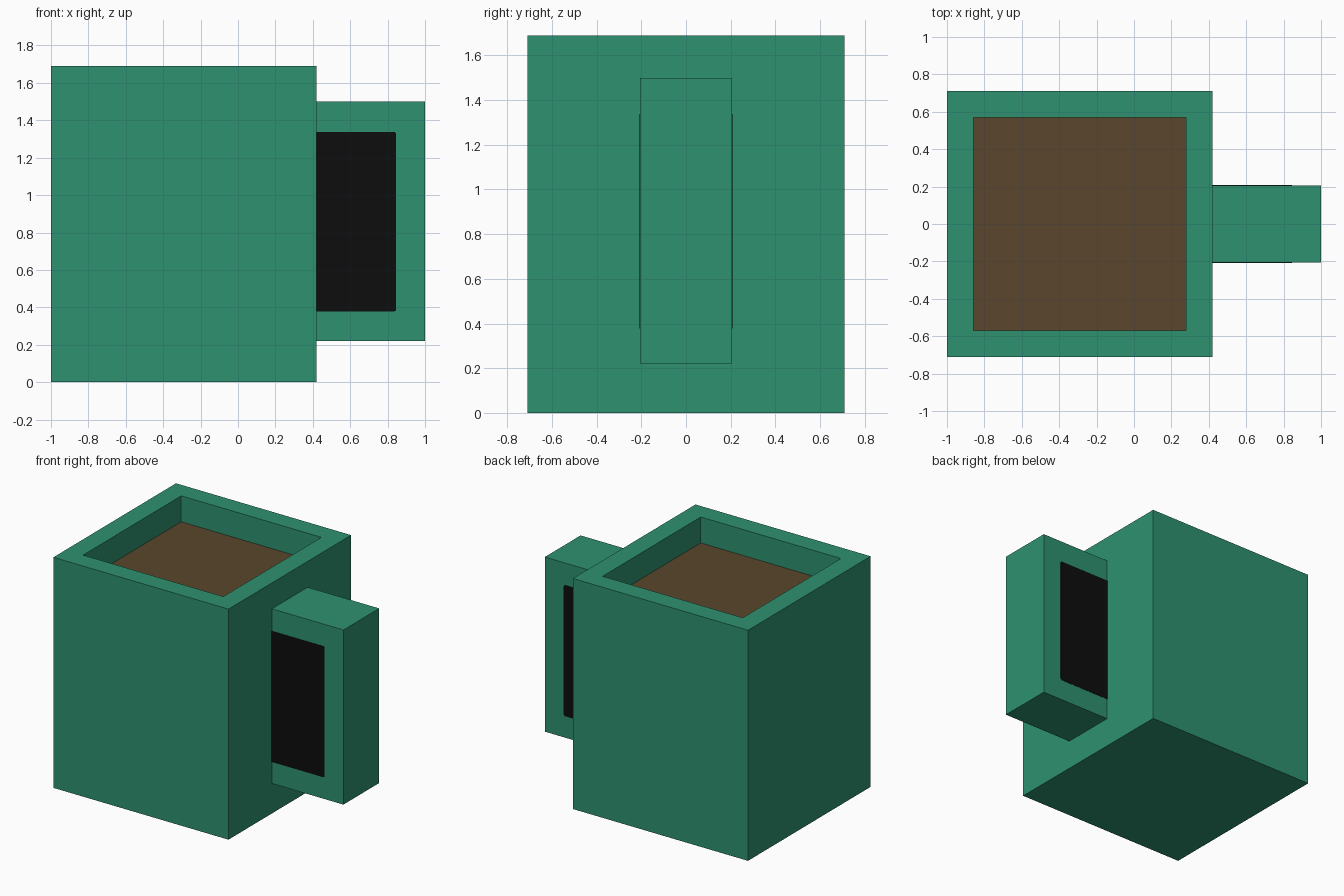
import bpy
import bmesh

if "Cube" in bpy.data.objects:
    bpy.data.objects.remove(bpy.data.objects["Cube"], do_unlink=True)


def material(name, rgb):
    mat = bpy.data.materials.new(name)
    mat.use_nodes = True
    mat.diffuse_color = (*rgb, 1)
    mat.node_tree.nodes["Principled BSDF"].inputs["Base Color"].default_value = (*rgb, 1)
    return mat


GREEN = material("green glaze", (0.027, 0.285, 0.162))
BROWN = material("coffee brown", (0.102, 0.061, 0.026))
BLACK = material("black", (0.004, 0.004, 0.004))


def box(lo, hi):
    """A bmesh box between two opposite corners."""
    bm = bmesh.new()
    bmesh.ops.create_cube(bm, size=1)
    for v in bm.verts:
        v.co = [(a + b) / 2 + c * (b - a) for a, b, c in zip(lo, hi, v.co)]
    return bm


def finish(bm, name, *mats):
    mesh = bpy.data.meshes.new(name)
    bmesh.ops.recalc_face_normals(bm, faces=bm.faces)
    bm.to_mesh(mesh)
    bm.free()
    for mat in mats:
        mesh.materials.append(mat)
    obj = bpy.data.objects.new(name, mesh)
    bpy.context.collection.objects.link(obj)
    return obj


# Cup: square block with the top inset for the rim and sunk to the drink level
RIM, DRINK_Z = 0.2, 1.50
bm = box((-1.0, -0.71, 0), (0.42, 0.71, 1.69))
top = max(bm.faces, key=lambda f: f.calc_center_median().z)
bmesh.ops.inset_region(bm, faces=[top], thickness=RIM)
drink = bmesh.ops.extrude_discrete_faces(bm, faces=[top])["faces"][0]
for v in drink.verts:
    v.co.z = DRINK_Z
drink.material_index = 1
finish(bm, "cup", GREEN, BROWN)

# Handle: solid block sunk slightly into the cup wall
HANDLE_Y = 0.207
finish(box((0.40, -HANDLE_Y, 0.22), (1.0, HANDLE_Y, 1.50)), "handle", GREEN)

# Handle opening: thin black plates on both sides, outer corners slightly rounded
for side, name in ((-1, "front_handle_opening"), (1, "back_handle_opening")):
    y0, y1 = sorted((side * (HANDLE_Y - 0.002), side * (HANDLE_Y + 0.002)))
    bm = box((0.41, y0, 0.378), (0.846, y1, 1.338))
    corners = [e for e in bm.edges
               if all(v.co.x > 0.8 for v in e.verts)
               and abs(e.verts[0].co.z - e.verts[1].co.z) < 0.01]
    bmesh.ops.bevel(bm, geom=corners, offset=0.012, segments=2,
                    profile=0.5, affect='EDGES')
    finish(bm, name, BLACK)
